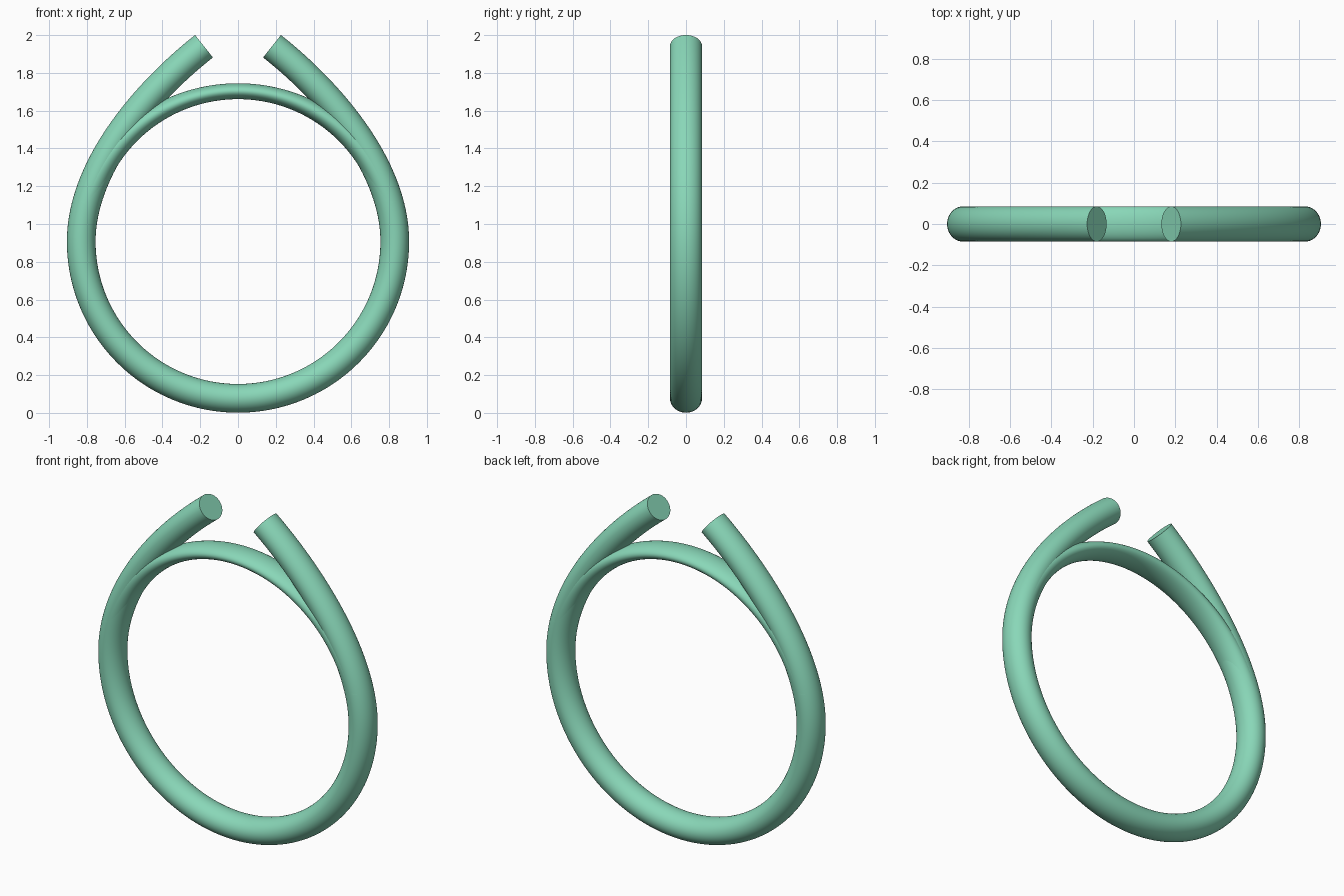
import bpy, bmesh, math
from mathutils import Vector

if "Cube" in bpy.data.objects:
    bpy.data.objects.remove(bpy.data.objects["Cube"])

CZ = 0.907      # centre height of the round opening
R_IN = 0.754    # inner radius
HALF_T = 0.076  # radial half thickness of the band
HALF_W = 0.085  # half width along y
SIDES = 48

mat = bpy.data.materials.new("mint")
mat.diffuse_color = (0.25, 0.68, 0.48, 1)
mat.use_nodes = True
mat.node_tree.nodes["Principled BSDF"].inputs["Base Color"].default_value = mat.diffuse_color


def sweep(name, path, half_t):
    """Sweep an ellipse along a path of (x, z) points, with flat end caps."""
    bm = bmesh.new()
    rings = []
    n = len(path)
    for i, p in enumerate(path):
        t = (path[min(i + 1, n - 1)] - path[max(i - 1, 0)]).normalized()
        nrm = Vector((t.y, -t.x))
        ring = []
        for k in range(SIDES):
            a = 2 * math.pi * k / SIDES
            q = p + nrm * math.cos(a) * half_t[i]
            ring.append(bm.verts.new((q.x, math.sin(a) * HALF_W, q.y)))
        rings.append(ring)
    for a, b in zip(rings, rings[1:]):
        for k in range(SIDES):
            j = (k + 1) % SIDES
            bm.faces.new((a[k], a[j], b[j], b[k]))
    bm.faces.new(rings[0])
    bm.faces.new(rings[-1])
    bmesh.ops.recalc_face_normals(bm, faces=bm.faces)
    me = bpy.data.meshes.new(name)
    bm.to_mesh(me)
    bm.free()
    me.materials.append(mat)
    ob = bpy.data.objects.new(name, me)
    bpy.context.collection.objects.link(ob)
    bpy.ops.object.select_all(action='DESELECT')
    ob.select_set(True)
    bpy.context.view_layer.objects.active = ob
    bpy.ops.object.shade_smooth_by_angle(angle=math.radians(40))
    return ob


def bezier(p0, p1, p2, p3, t):
    u = 1 - t
    return p0 * u**3 + p1 * 3 * u * u * t + p2 * 3 * u * t * t + p3 * t**3


# Open band: lower half circle, then arms that lift away from the circle
r = R_IN + HALF_T
end, slope = Vector((-0.18, 1.941)), Vector((0.787, 0.617))
ctrl = (Vector((-r, CZ)), Vector((-r, CZ + 0.415)), end - slope * 0.35, end)
left = [bezier(*ctrl, i / 40) for i in range(40, 0, -1)]
lower = [Vector((-r * math.cos(a), CZ - r * math.sin(a)))
         for a in (math.pi * i / 80 for i in range(81))]
right = [Vector((-p.x, p.y)) for p in reversed(left)]
band = left + lower + right
sweep("open_band", band, [HALF_T] * len(band))

# Thin bridge closing the circle, thickening until it merges with the band
span = math.radians(76)
bridge, thick = [], []
for i in range(81):
    f = i / 40 - 1
    h = 0.042 + (HALF_T - 0.044) * f * f
    a = f * span
    bridge.append(Vector((math.sin(a) * (R_IN + h), CZ + math.cos(a) * (R_IN + h))))
    thick.append(h)
sweep("inner_bridge", bridge, thick)
